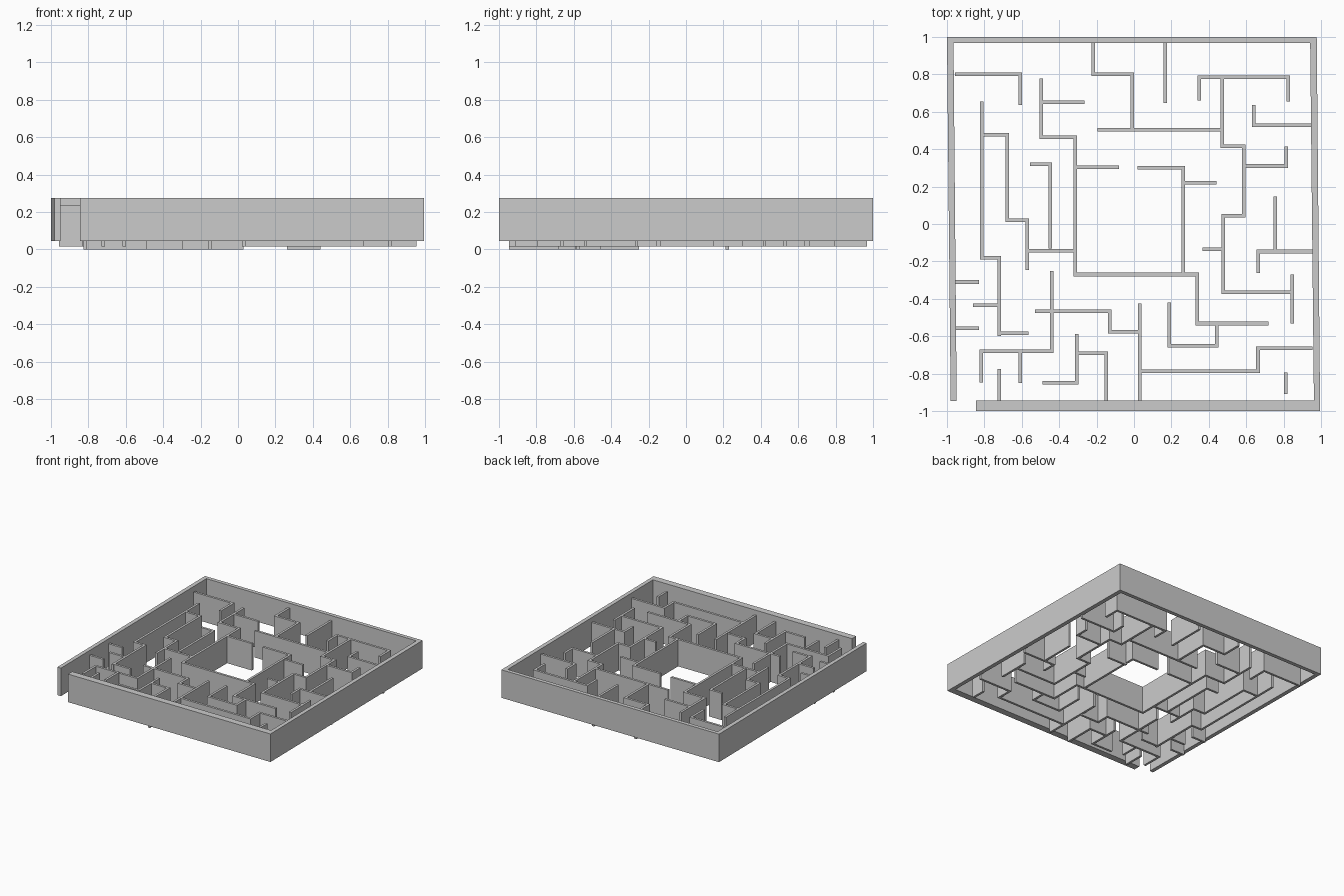
import bpy, bmesh
from mathutils import Vector

if "Cube" in bpy.data.objects:
    bpy.data.objects.remove(bpy.data.objects["Cube"])

THICK = 0.019
# Inner faces of the frame, where maze walls can start or end
WEST, EAST, NORTH, SOUTH = -0.957, 0.955, 0.968, -0.945


def prism(name, outline, z0, z1):
    """Closed solid from a flat outline."""
    bm = bmesh.new()
    base = bm.faces.new([bm.verts.new((x, y, z0)) for x, y in outline])
    top = bmesh.ops.extrude_face_region(bm, geom=[base])["geom"]
    bmesh.ops.translate(bm, vec=(0, 0, z1 - z0),
                        verts=[v for v in top if isinstance(v, bmesh.types.BMVert)])
    bmesh.ops.recalc_face_normals(bm, faces=bm.faces)
    mesh = bpy.data.meshes.new(name)
    bm.to_mesh(mesh)
    bm.free()
    bpy.context.collection.objects.link(bpy.data.objects.new(name, mesh))


def wall(name, axis, x, y, *stops, low=False):
    """Thin right-angled wall: from (x, y), run to each stop, turning every time.
    axis is the first direction, 0 along x or 1 along y."""
    pts = [Vector((x, y))]
    for stop in stops:
        p = pts[-1].copy()
        p[axis] = stop
        pts.append(p)
        axis = 1 - axis
    dirs = [(b - a).normalized() for a, b in zip(pts, pts[1:])]
    left, right = [], []
    for p, d0, d1 in zip(pts, dirs[:1] + dirs, dirs + dirs[-1:]):
        n0, n1 = Vector((-d0.y, d0.x)), Vector((-d1.y, d1.x))
        m = (n0 + n1) / (1 + n0.dot(n1)) * THICK / 2
        left.append(p + m)
        right.append(p - m)
    prism(name, left + right[::-1], 0.0 if low else 0.015, 0.23 if low else 0.235)


# Outer frame with the entrance gap in the front left corner
prism("outer_frame", [
    (-0.98, SOUTH), (-1, 1), (0.977, 1), (0.995, -1), (-0.845, -1),
    (-0.845, SOUTH), (0.962, SOUTH), (0.942, NORTH),
    (-0.965, NORTH), (-0.948, SOUTH)], 0.045, 0.275)

X, Y = 0, 1

# Long winding walls, including the sides of the centre room
wall("west_long_wall", Y, -0.813, 0.655, -0.18, -0.72, -0.6)
wall("west_step_wall", X, -0.813, 0.477, -0.677, 0.02, -0.57, -0.247)
wall("centre_room_wall", Y, -0.495, 0.777, 0.465, -0.314, -0.27, 0.337, -0.532, 0.72)
wall("centre_room_east_wall", X, 0.02, 0.3, 0.263, -0.27)
wall("east_long_wall", Y, 0.472, 0.785, 0.416, 0.587, 0.043, 0.476, -0.366, 0.845)

# Back walls
wall("back_corner_wall", X, WEST, 0.8, -0.608, 0.637)
wall("back_step_wall", Y, -0.217, NORTH, 0.8, -0.01, 0.503)
wall("back_spur", Y, 0.168, NORTH, 0.647)
wall("back_bracket", Y, 0.35, 0.66, 0.785, 0.825, 0.656)
wall("back_cross_wall", X, -0.195, 0.503, 0.472)

# East walls
wall("east_hook_back", Y, 0.64, 0.635, 0.527, EAST)
wall("east_hook_middle", X, 0.587, 0.31, 0.815, 0.415)
wall("east_hook_front", Y, 0.665, -0.262, -0.147, EAST)
wall("east_spur", Y, 0.755, 0.147, -0.147)
wall("east_end_wall", Y, 0.845, -0.27, -0.532)

# Short spurs off the long walls
wall("inner_hook", X, -0.555, 0.32, -0.447, -0.13)
wall("spur_back", X, -0.495, 0.65, -0.265)
wall("spur_middle", X, -0.314, 0.303, -0.08)
wall("spur_west", X, -0.57, -0.143, -0.314)
wall("spur_east", X, 0.365, -0.135, 0.476)
wall("spur_centre", X, 0.263, 0.22, 0.44, low=True)
wall("spur_front", X, -0.72, -0.583, -0.565)

# Three evenly spaced stubs near the west side
for i in range(3):
    shift = 0.095 if i == 1 else 0
    wall(f"west_stub_{i + 1}", X, WEST + shift, -0.31 - 0.124 * i,
         -0.83 + shift * 1.15)

# Front walls
wall("front_west_wall", Y, -0.816, -0.847, -0.68, -0.44, -0.25, low=True)
wall("front_west_spur", Y, -0.608, -0.68, -0.85)
wall("front_west_post", Y, -0.72, -0.775, SOUTH)
wall("front_step_wall", X, -0.53, -0.467, -0.13, -0.575, 0.03, low=True)
wall("front_hook", X, -0.49, -0.848, -0.307, -0.588, low=True)
wall("front_bracket", X, -0.307, -0.69, -0.148, SOUTH, low=True)
wall("front_divider", Y, 0.03, -0.425, SOUTH)
wall("front_east_wall", X, 0.03, -0.788, 0.663, -0.664, EAST)
wall("front_cup", Y, 0.189, -0.42, -0.65, 0.442, -0.532)
wall("front_east_post", Y, 0.812, -0.793, -0.91)
